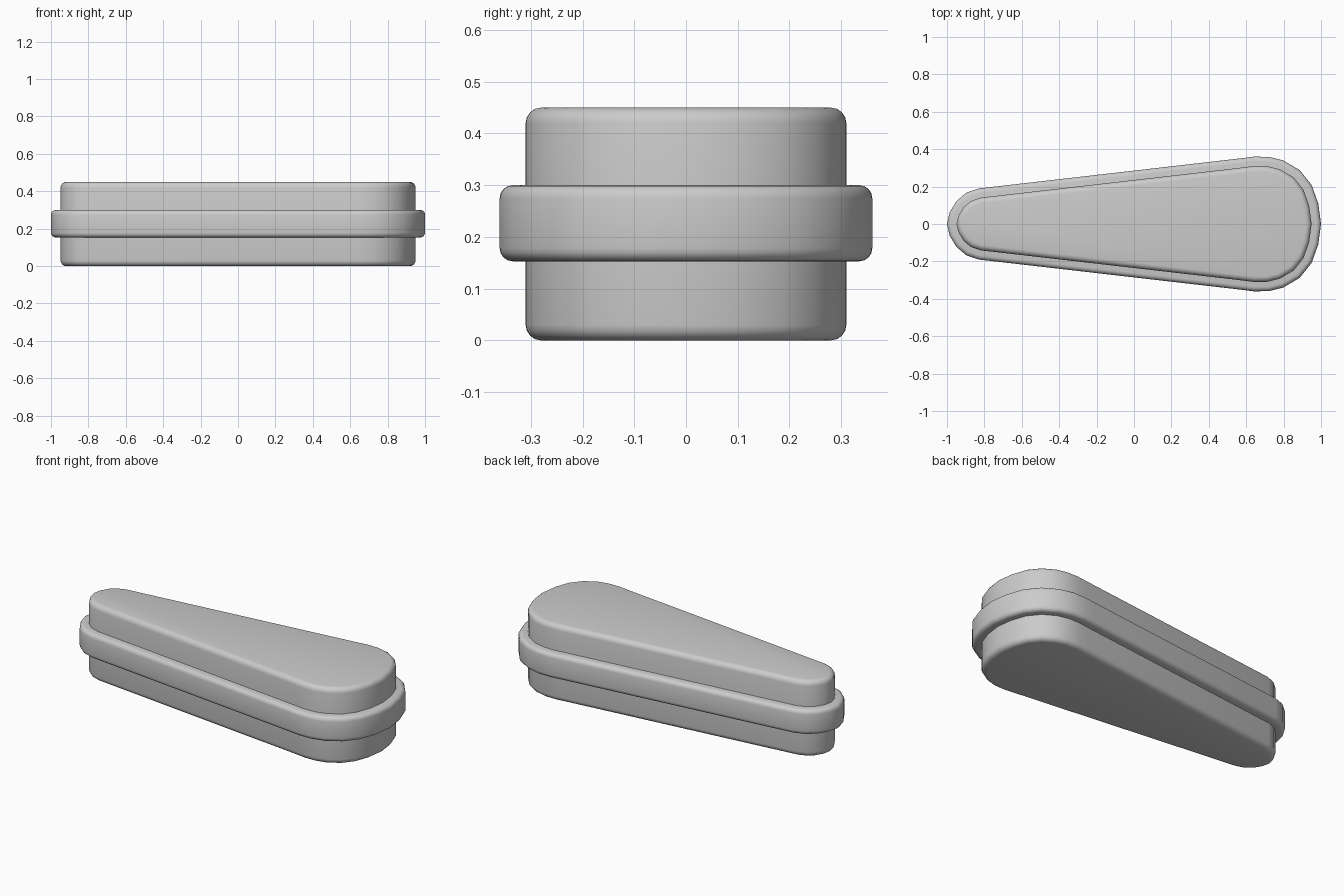
import bpy, bmesh, math
from mathutils import Vector

if "Cube" in bpy.data.objects:
    bpy.data.objects.remove(bpy.data.objects["Cube"])

# Outer half outline, narrow tip to wide tip
half = [(-1, 0), (-0.986, 0.062), (-0.95, 0.122), (-0.897, 0.167), (-0.83, 0.19),
        (0.57, 0.351), (0.64, 0.36), (0.72, 0.359), (0.80, 0.339), (0.887, 0.287),
        (0.95, 0.208), (0.985, 0.11), (1, 0)]
outline = [Vector(p) for p in half] + [Vector((x, -y)) for x, y in half[-2:0:-1]]


def inset(points, d):
    """Move a clockwise outline inward by d."""
    result = []
    for i, p in enumerate(points):
        a = (p - points[i - 1]).normalized()
        b = (points[(i + 1) % len(points)] - p).normalized()
        na, nb = Vector((a.y, -a.x)), Vector((b.y, -b.x))
        result.append(p + (na + nb) * d / (1 + na.dot(nb)))
    return result


def rounded_slab(name, offset, z0, z1, r, segments=4):
    steps = [i * math.pi / 2 / segments for i in range(segments + 1)]
    lower = [(r * (1 - math.sin(t)), z0 + r * (1 - math.cos(t))) for t in steps]
    levels = lower + [(d, z0 + z1 - z) for d, z in reversed(lower)]
    bm = bmesh.new()
    loops = [[bm.verts.new((p.x, p.y, z)) for p in inset(outline, offset + d)]
             for d, z in levels]
    n = len(outline)
    for a, b in zip(loops, loops[1:]):
        for i in range(n):
            j = (i + 1) % n
            bm.faces.new((a[i], a[j], b[j], b[i]))
    bm.faces.new(loops[0])
    bm.faces.new(loops[-1])
    bmesh.ops.recalc_face_normals(bm, faces=bm.faces)
    mesh = bpy.data.meshes.new(name)
    bm.to_mesh(mesh)
    bm.free()
    obj = bpy.data.objects.new(name, mesh)
    bpy.context.collection.objects.link(obj)
    bpy.ops.object.select_all(action='DESELECT')
    obj.select_set(True)
    bpy.context.view_layer.objects.active = obj
    bpy.ops.object.shade_smooth_by_angle(angle=math.radians(35))


# Main tapered body and the wider band around its middle
rounded_slab("tapered_body", 0.05, 0.0, 0.45, 0.03)
rounded_slab("middle_band", 0.0, 0.153, 0.30, 0.025)
